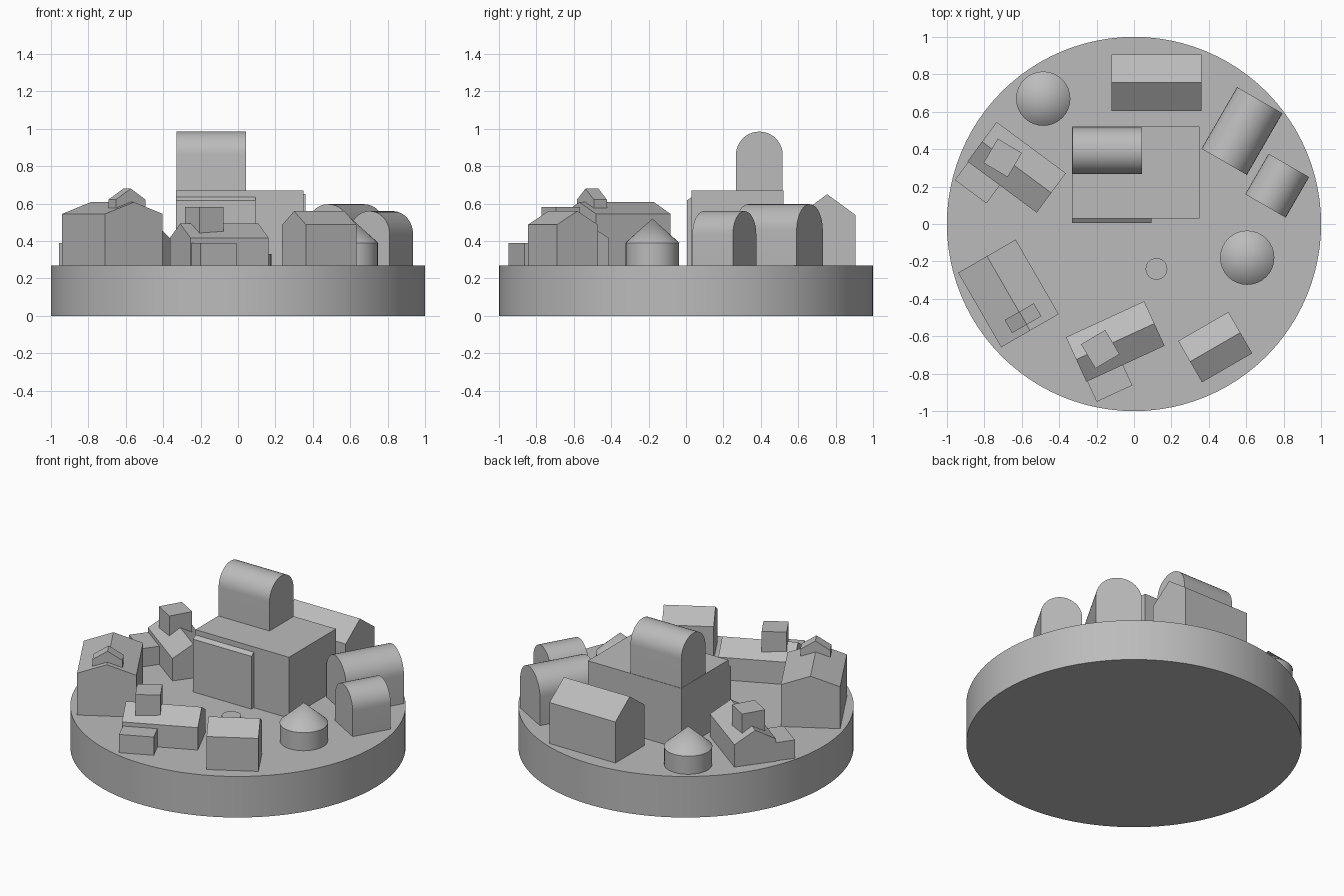
import bpy, math
from mathutils import Matrix, Vector

if "Cube" in bpy.data.objects:
    bpy.data.objects.remove(bpy.data.objects["Cube"], do_unlink=True)

GROUND = 0.27
SINK = 0.25  # buildings start slightly inside the base

stone = bpy.data.materials.new("plain_grey")
stone.use_nodes = True
GREY = (0.5, 0.5, 0.5, 1)
stone.diffuse_color = GREY
stone.node_tree.nodes["Principled BSDF"].inputs["Base Color"].default_value = GREY


def extrude_profile(name, profile, length, centre, angle=0, smooth=False):
    """Extrude a (y, z) outline along local x, then turn it about z."""
    n = len(profile)
    verts = [(x, y, z) for x in (-length / 2, length / 2) for y, z in profile]
    faces = [tuple(reversed(range(n))), tuple(range(n, 2 * n))]
    faces += [(i, (i + 1) % n, (i + 1) % n + n, i + n) for i in range(n)]
    mesh = bpy.data.meshes.new(name)
    mesh.from_pydata(verts, [], faces)
    mesh.transform(Matrix.Translation((*centre, 0)) @ Matrix.Rotation(math.radians(angle), 4, 'Z'))
    obj = bpy.data.objects.new(name, mesh)
    bpy.context.collection.objects.link(obj)
    return finish(obj, smooth)


def finish(obj, smooth):
    obj.data.materials.append(stone)
    if smooth:
        bpy.ops.object.select_all(action='DESELECT')
        obj.select_set(True)
        bpy.context.view_layer.objects.active = obj
        bpy.ops.object.shade_smooth_by_angle(angle=math.radians(30))
    return obj


def block(name, length, width, top, centre, angle=0, bottom=SINK):
    h = width / 2
    return extrude_profile(name, [(-h, bottom), (h, bottom), (h, top), (-h, top)], length, centre, angle)


def gable(name, length, width, eave, ridge, centre, angle=0, bottom=SINK):
    h = width / 2
    outline = [(-h, bottom), (h, bottom), (h, eave), (0, ridge), (-h, eave)]
    return extrude_profile(name, outline, length, centre, angle)


def vault(name, length, width, top, centre, angle=0):
    r = width / 2
    steps = 20
    arc = [(r * math.cos(math.pi * i / steps), top - r + r * math.sin(math.pi * i / steps))
           for i in range(steps + 1)]
    return extrude_profile(name, [(-r, SINK), (r, SINK)] + arc, length, centre, angle, smooth=True)


def cylinder(name, radius, bottom, top, centre, sides, tip=None):
    r2 = radius if tip is None else tip
    bpy.ops.mesh.primitive_cone_add(vertices=sides, radius1=radius, radius2=r2, depth=top - bottom,
                                    location=(*centre, (top + bottom) / 2))
    obj = bpy.context.object
    obj.name = name
    return finish(obj, True)


def round_hut(name, centre):
    cylinder(name + "_wall", 0.143, SINK, 0.39, centre, 32)
    cylinder(name + "_roof", 0.145, 0.39, 0.52, centre, 32, tip=0)


def cottage(name, centre, angle):
    """Gabled cottage with a side annex and a twisted box on its roof."""
    turn = Matrix.Rotation(math.radians(angle), 2)

    def place(x, y):
        return Vector(centre) + turn @ Vector((x, y))
    gable(name + "_house", 0.46, 0.262, 0.417, 0.493, centre, angle)
    block(name + "_annex", 0.21, 0.16, 0.39, place(-0.12, -0.171), angle)
    block(name + "_roof_box", 0.15, 0.15, 0.583, place(-0.09, -0.004), angle + 6, bottom=0.4)


# Round base
cylinder("base_disc", 1.0, 0, GROUND, (0, 0), 96)

# Main hall with tower and front slab
block("main_hall", 0.68, 0.49, 0.67, (0.01, 0.275))
vault("hall_tower", 0.37, 0.25, 0.985, (-0.143, 0.392))
extrude_profile("hall_front_slab", [(0.005, SINK), (0.04, SINK), (0.04, 0.637), (0.03, 0.635), (0.005, 0.617)],
                0.424, (-0.118, 0))

# Vaulted sheds
vault("large_vaulted_shed", 0.38, 0.28, 0.597, (0.577, 0.497), 60)
vault("small_vaulted_shed", 0.25, 0.25, 0.56, (0.765, 0.205), 60)

# Gabled houses
gable("back_house", 0.48, 0.3, 0.54, 0.65, (0.12, 0.755))
gable("front_left_house", 0.31, 0.255, 0.487, 0.56, (0.434, -0.658), 30)
gable("right_house", 0.46, 0.355, 0.545, 0.608, (-0.671, -0.371), -60)
gable("right_house_roof_vent", 0.08, 0.18, 0.622, 0.68, (-0.593, -0.503), -60, bottom=0.56)

# Cottages with annexes
cottage("front_cottage", (-0.1, -0.628), 24.7)
cottage("back_cottage", (-0.627, 0.303), -36.5)

# Round huts and well
round_hut("front_hut", (0.605, -0.18))
round_hut("back_hut", (-0.485, 0.67))
cylinder("well", 0.058, SINK, 0.33, (0.12, -0.24), 24)
